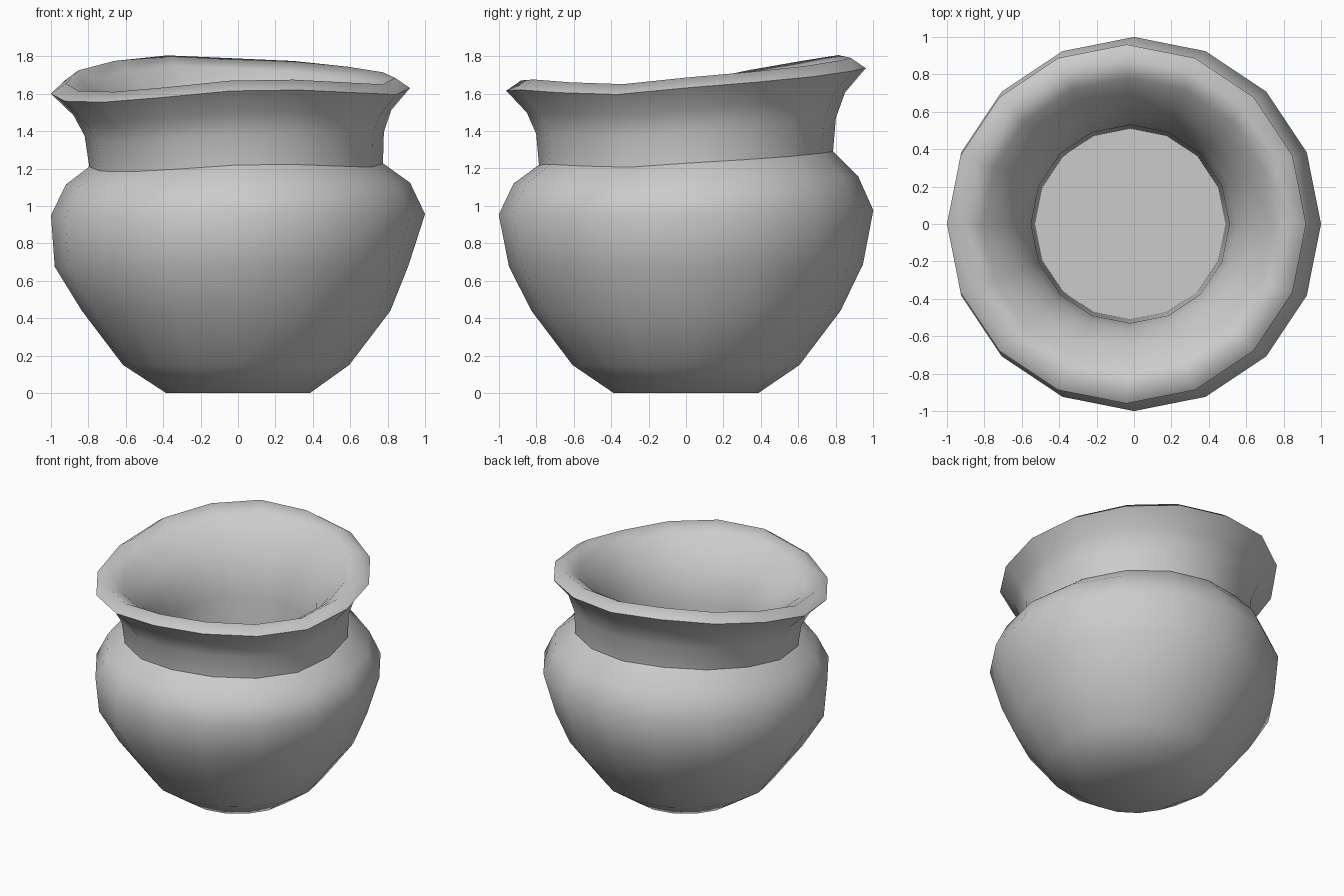
import bpy, bmesh, math

if "Cube" in bpy.data.objects:
    bpy.data.objects.remove(bpy.data.objects["Cube"])

SIDES = 16

# hand-made waviness of the rim height around the pot (starting at +x)
WAVE = [-.02, .01, .04, .07, .085, .10, .07, .02,
        -.05, -.09, -.095, -.07, -.035, -.03, -.045, -.055]

# rings from base, up the outside, over the lip, down the inside:
# (radius, height, centre x, share of the rim waviness)
PROFILE = [
    (.385, 0, 0, 0), (.605, .15, -.01, 0), (.825, .44, -.01, 0),
    (.945, .68, -.035, .1), (1.0, .96, 0, .2), (.92, 1.13, 0, .3),
    # neck and flared lip
    (.785, 1.24, -.01, .6), (.80, 1.41, -.02, .7),
    (.85, 1.53, -.03, .9), (.96, 1.65, -.04, 1), (.88, 1.705, -.04, 1),
    # funnel and straight inner well
    (.78, 1.65, -.03, 1), (.66, 1.53, -.02, .8), (.57, 1.38, -.02, .6),
    (.53, 1.2, -.02, .4), (.52, .7, -.02, .1), (.51, .20, -.02, 0),
]
SHARP_RINGS = (6, 9, len(PROFILE) - 1)

bm = bmesh.new()
rings = []
for r, z, cx, w in PROFILE:
    ring = []
    for i in range(SIDES):
        a = 2 * math.pi * i / SIDES
        ring.append(bm.verts.new((cx + r * math.cos(a), r * math.sin(a), z + w * WAVE[i])))
    rings.append(ring)

# walls
for lo, hi in zip(rings, rings[1:]):
    for i in range(SIDES):
        j = (i + 1) % SIDES
        bm.faces.new((lo[i], lo[j], hi[j], hi[i]))

# underside and inner floor
bm.faces.new(rings[0][::-1])
bm.faces.new(rings[-1])
bmesh.ops.recalc_face_normals(bm, faces=bm.faces)

# smooth shading with crisp creases at the neck, lip and inner floor
for f in bm.faces:
    f.smooth = True
for k in SHARP_RINGS:
    for i in range(SIDES):
        bm.edges.get((rings[k][i], rings[k][(i + 1) % SIDES])).smooth = False

mesh = bpy.data.meshes.new("clay_pot")
bm.to_mesh(mesh)
bm.free()
pot = bpy.data.objects.new("clay_pot", mesh)
bpy.context.collection.objects.link(pot)
